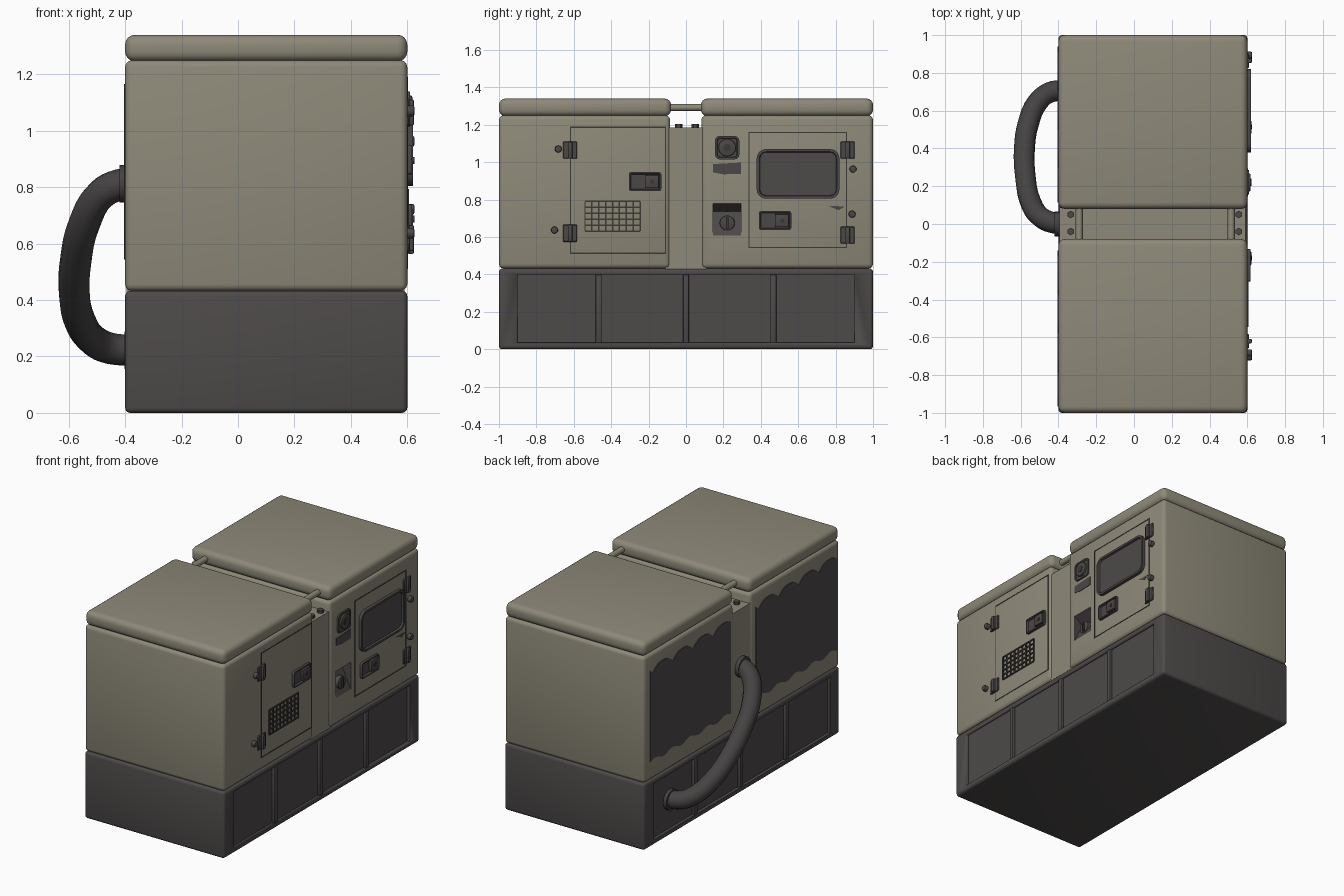
import bpy, bmesh, math
from mathutils import Vector, Matrix

if "Cube" in bpy.data.objects:
    bpy.data.objects.remove(bpy.data.objects["Cube"])


def material(name, rgb):
    m = bpy.data.materials.new(name)
    m.diffuse_color = (*rgb, 1)
    m.use_nodes = True
    m.node_tree.nodes["Principled BSDF"].inputs["Base Color"].default_value = m.diffuse_color
    return m


TAN = material("khaki paint", (0.27, 0.25, 0.19))
DARK = material("charcoal base", (0.075, 0.068, 0.067))
METAL = material("dark hardware", (0.07, 0.065, 0.063))
SEAM = material("seam shadow", (0.045, 0.042, 0.036))
HOSE = material("hose rubber", (0.06, 0.056, 0.055))


def finish(name, bm, mats, angle=40):
    bmesh.ops.recalc_face_normals(bm, faces=bm.faces)
    me = bpy.data.meshes.new(name)
    bm.to_mesh(me)
    bm.free()
    for m in mats:
        me.materials.append(m)
    ob = bpy.data.objects.new(name, me)
    bpy.context.collection.objects.link(ob)
    bpy.ops.object.select_all(action='DESELECT')
    ob.select_set(True)
    bpy.context.view_layer.objects.active = ob
    if angle:
        bpy.ops.object.shade_smooth_by_angle(angle=math.radians(angle))
    return ob


def boxes(name, specs, mat, bevel=0.0, segs=3):
    """One mesh of boxes, each given as x0, x1, y0, y1, z0, z1."""
    bm = bmesh.new()
    for x0, x1, y0, y1, z0, z1 in specs:
        mtx = Matrix.Translation(((x0 + x1) / 2, (y0 + y1) / 2, (z0 + z1) / 2)) @ \
            Matrix.Diagonal((x1 - x0, y1 - y0, z1 - z0, 1))
        bmesh.ops.create_cube(bm, size=1, matrix=mtx)
    if bevel:
        bmesh.ops.bevel(bm, geom=bm.edges[:], offset=bevel, segments=segs,
                        profile=0.5, affect='EDGES')
    return finish(name, bm, [mat])


def discs(name, centres, r, x0, x1, mat, sides=16, bevel=0.0):
    """Short cylinders pointing along x, centred on (y, z)."""
    bm = bmesh.new()
    for y, z in centres:
        mtx = Matrix.Translation(((x0 + x1) / 2, y, z)) @ Matrix.Rotation(math.pi / 2, 4, 'Y')
        bmesh.ops.create_cone(bm, cap_ends=True, segments=sides, radius1=r, radius2=r,
                              depth=x1 - x0, matrix=mtx)
    if bevel:
        rim = [e for e in bm.edges if abs(e.verts[0].co.x - e.verts[1].co.x) < 1e-5
               and e.verts[0].co.x > x1 - 1e-4]
        bmesh.ops.bevel(bm, geom=rim, offset=bevel, segments=2, profile=0.5, affect='EDGES')
    return finish(name, bm, [mat])


def plate(name, pts, x0, x1, mats, rim=0.0, sink=0.0):
    """Extrude a (y, z) outline along x, with an optional sunken centre."""
    bm = bmesh.new()
    face = bm.faces.new([bm.verts.new((x0, y, z)) for y, z in pts])
    ext = bmesh.ops.extrude_face_region(bm, geom=[face], use_keep_orig=True)['geom']
    for v in ext:
        if isinstance(v, bmesh.types.BMVert):
            v.co.x = x1
    if rim:
        bmesh.ops.recalc_face_normals(bm, faces=bm.faces)
        top = [f for f in bm.faces if all(abs(v.co.x - x1) < 1e-6 for v in f.verts)]
        bmesh.ops.inset_region(bm, faces=top, thickness=rim)
        bmesh.ops.inset_region(bm, faces=top, thickness=0.004, depth=-sink)
        top[0].material_index = len(mats) - 1
    return finish(name, bm, mats, 35)


def rounded(y0, y1, z0, z1, r, n=5):
    pts = []
    for i, (cy, cz) in enumerate([(y1 - r, z1 - r), (y0 + r, z1 - r),
                                  (y0 + r, z0 + r), (y1 - r, z0 + r)]):
        for k in range(n + 1):
            a = math.pi / 2 * (i + k / n)
            pts.append((cy + r * math.cos(a), cz + r * math.sin(a)))
    return pts


def cut(ob, cutter):
    cutter.hide_render = True
    cutter.hide_set(True)
    mod = ob.modifiers.new("cut", 'BOOLEAN')
    mod.object, mod.operation, mod.solver = cutter, 'DIFFERENCE', 'EXACT'
    mod.material_mode = 'TRANSFER'


# Base tank with a long shallow recess and ribs on both sides
base = boxes("base_tank", [(-0.4, 0.6, -1, 1, 0, 0.432)], DARK, 0.018)
cut(base, boxes("recess_cutter", [(0.58, 0.7, -0.9, 0.9, 0.035, 0.4),
                                  (-0.5, -0.38, -0.9, 0.9, 0.035, 0.4)], DARK))
boxes("base_ribs", [(x, x + 0.025, y - 0.016, y + 0.016, 0.03, 0.4)
                    for x in (0.575, -0.4) for y in (-0.467, 0, 0.467)], DARK, 0.007, 2)

# Two housings with lids, and the narrow section between them
boxes("front_housing", [(-0.4, 0.6, -1, -0.085, 0.432, 1.25)], TAN, 0.024)
rear = boxes("rear_housing", [(-0.4, 0.6, 0.082, 1, 0.432, 1.25)], TAN, 0.024)
boxes("lids", [(-0.4, 0.6, -1, -0.08, 1.246, 1.34),
               (-0.4, 0.6, 0.08, 1, 1.246, 1.34)], TAN, 0.034, 4)
boxes("middle_section", [(-0.395, 0.59, -0.11, 0.11, 0.42, 1.185)], TAN)

# Lid tie rods and bolts on the middle section
bm = bmesh.new()
for x in (-0.29, 0.515):
    bmesh.ops.create_cone(bm, cap_ends=True, segments=16, radius1=0.019, radius2=0.019, depth=0.24,
                          matrix=Matrix.Translation((x, 0, 1.292)) @ Matrix.Rotation(math.pi / 2, 4, 'X'))
finish("tie_rods", bm, [TAN])
bm = bmesh.new()
for x in (-0.335, 0.555):
    for y in (-0.04, 0.05):
        bmesh.ops.create_cone(bm, cap_ends=True, segments=6, radius1=0.02, radius2=0.02,
                              depth=0.02, matrix=Matrix.Translation((x, y, 1.193)))
finish("top_bolts", bm, [METAL])

# Door seams
for name, (y0, y1, z0, z1) in (("front_door_seam", (-0.62, -0.107, 0.51, 1.19)),
                               ("rear_door_seam", (0.333, 0.862, 0.54, 1.162))):
    w, a, b = 0.006, 0.595, 0.602
    boxes(name, [(a, b, y0, y1, z1 - w, z1), (a, b, y0, y1, z0, z0 + w),
                 (a, b, y0, y0 + w, z0, z1), (a, b, y1 - w, y1, z0, z1)], SEAM)

# Hinges with knuckles, and door-stop studs
spots = [(-0.62, 1.065), (-0.62, 0.62), (0.864, 1.065), (0.864, 0.61)]
boxes("hinge_leaves", [(0.595, 0.609, y - 0.038, y + 0.038, z - 0.046, z + 0.046)
                       for y, z in spots], METAL, 0.004, 1)
boxes("hinge_knuckles", [(0.6, 0.624, y - 0.012, y + 0.012, z - 0.046, z + 0.046)
                         for y, z in spots], METAL, 0.006, 2)
discs("door_studs", [(-0.683, 1.07), (-0.703, 0.637), (0.893, 0.963), (0.888, 0.722)],
      0.019, 0.595, 0.625, METAL, 12, 0.006)

# Door latches: sunken tray with paddle and lock
for name, y0, z0 in (("front_latch", -0.305, 0.845), ("rear_latch", 0.39, 0.637)):
    plate(name, rounded(y0, y0 + 0.173, z0, z0 + 0.102, 0.012, 3), 0.595, 0.616,
          [METAL, METAL], 0.008, 0.012)
    boxes(name + "_paddle", [(0.6, 0.621, y0 + 0.085, y0 + 0.16, z0 + 0.016, z0 + 0.086)],
          METAL, 0.005, 2)
    discs(name + "_lock", [(y0 + 0.125, z0 + 0.05)], 0.012, 0.61, 0.625, SEAM, 12)

# Vent grid on the front door
y0, y1, z0, z1, t = -0.54, -0.245, 0.632, 0.79, 0.004
boxes("vent_grid",
      [(0.595, 0.606, y - t, y + t, z0, z1) for y in [y0 + (y1 - y0) * i / 8 for i in range(9)]] +
      [(0.595, 0.606, y0, y1, z - t, z + t) for z in [z0 + (z1 - z0) * i / 5 for i in range(6)]], SEAM)

# Control window with raised frame
plate("control_window", rounded(0.378, 0.82, 0.805, 1.07, 0.05), 0.595, 0.62,
      [METAL, DARK], 0.014, 0.012)

# Socket, label plate and small mark on the rear housing
plate("socket_plate", rounded(0.155, 0.285, 1.015, 1.14, 0.025, 3), 0.595, 0.61, [METAL, METAL], 0.01, 0.004)
discs("socket_ring", [(0.22, 1.078)], 0.047, 0.6, 0.618, METAL, 24, 0.006)
discs("socket_core", [(0.22, 1.078)], 0.02, 0.6, 0.621, SEAM, 16)
plate("label_plate", [(0.145, 0.945), (0.2, 0.935), (0.295, 0.938), (0.295, 0.998), (0.145, 0.99)],
      0.597, 0.603, [METAL])
plate("small_mark", [(0.76, 0.767), (0.85, 0.763), (0.815, 0.743)], 0.597, 0.602, [METAL])

# Key switch in a wedge-shaped pocket
bm = bmesh.new()
ends = [[bm.verts.new((x, y, z)) for x, z in ((0.64, 0.81), (0.54, 0.735), (0.601, 0.605), (0.64, 0.605))]
        for y in (0.145, 0.295)]
bm.faces.new(ends[0])
bm.faces.new(ends[1])
for i in range(4):
    j = (i + 1) % 4
    bm.faces.new((ends[0][i], ends[0][j], ends[1][j], ends[1][i]))
cut(rear, finish("pocket_cutter", bm, [METAL], 0))
discs("key_switch", [(0.22, 0.675)], 0.04, 0.56, 0.59, METAL, 20, 0.006)
boxes("key_slot", [(0.58, 0.6, 0.214, 0.226, 0.645, 0.705)], SEAM)

# Dark panels with ragged edges on the left side
for name, y0, y1 in (("left_panel_front", -0.965, -0.14), ("left_panel_rear", 0.115, 0.94)):
    w, h = y1 - y0, 0.6
    n = 32
    top = [(y0 + w * i / n, 1.165 - 0.045 * (1 - abs(math.sin(math.pi * 4 * i / n + 0.4))) ** 1.5)
           for i in range(n + 1)]
    bottom = [(y1 - w * i / n, 0.555 + 0.012 * math.sin(i * 0.9)) for i in range(n + 1)]
    plate(name, top + bottom, -0.404, -0.397, [DARK])

# Exhaust hose on the left with collars
path = [(-0.37, 0.0, 0.812), (-0.42, 0.005, 0.808), (-0.485, 0.03, 0.775), (-0.545, 0.11, 0.67),
        (-0.575, 0.25, 0.54), (-0.58, 0.4, 0.42), (-0.56, 0.53, 0.325), (-0.51, 0.645, 0.255),
        (-0.45, 0.695, 0.228), (-0.36, 0.71, 0.222)]
cu = bpy.data.curves.new("hose", 'CURVE')
cu.dimensions = '3D'
cu.bevel_depth, cu.bevel_resolution, cu.resolution_u = 0.056, 4, 4
cu.use_fill_caps = True
sp = cu.splines.new('BEZIER')
sp.bezier_points.add(len(path) - 1)
for p, co in zip(sp.bezier_points, path):
    p.co = Vector(co)
    p.handle_left_type = p.handle_right_type = 'AUTO'
cu.materials.append(HOSE)
bpy.context.collection.objects.link(bpy.data.objects.new("hose", cu))
discs("hose_collar_top", [(0, 0.812)], 0.066, -0.42, -0.385, HOSE, 20)
discs("hose_collar_bottom", [(0.71, 0.222)], 0.066, -0.402, -0.37, HOSE, 20)
